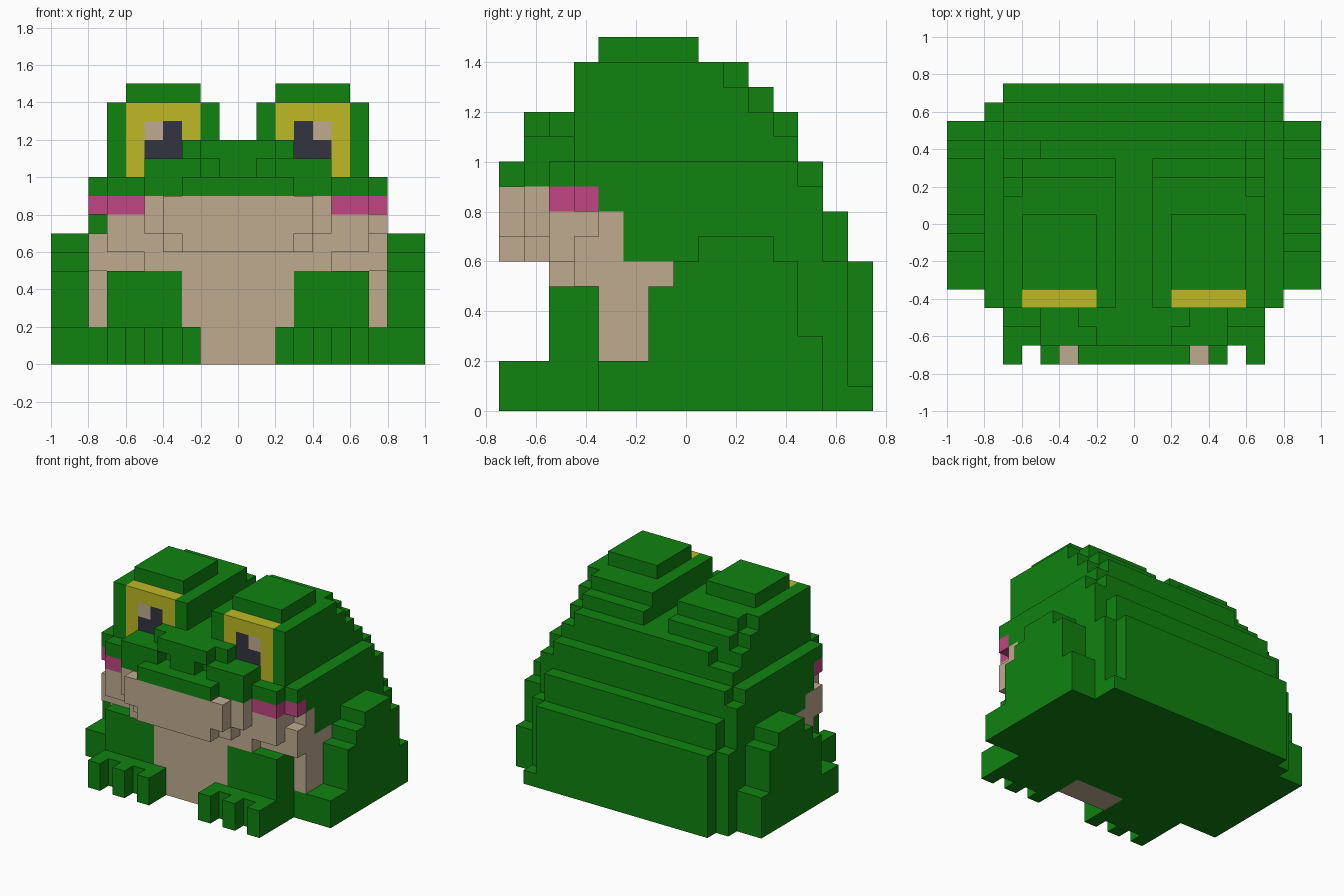
import bpy
import bmesh

UNIT = 0.1        # edge of one block
DEPTH = 7.5       # blocks from the front edge to the middle

cube = bpy.data.objects.get("Cube")
if cube:
    bpy.data.objects.remove(cube, do_unlink=True)

COLOURS = {
    "frog_green": (0.005, 0.223, 0.005),
    "belly_beige": (0.521, 0.407, 0.275),
    "cheek_pink": (0.533, 0.061, 0.223),
    "eye_yellow": (0.509, 0.485, 0.018),
    "pupil_dark": (0.034, 0.034, 0.051),
}
GREEN, BEIGE, PINK, YELLOW, DARK = COLOURS

materials = {}
for name, rgb in COLOURS.items():
    mat = bpy.data.materials.new(name)
    mat.use_nodes = True
    mat.diffuse_color = (*rgb, 1)
    shader = next(n for n in mat.node_tree.nodes if n.type == "BSDF_PRINCIPLED")
    shader.inputs["Base Color"].default_value = (*rgb, 1)
    materials[name] = mat

blocks = {}       # block position -> (part, colour)


def fill(part, colour, x, y, z, sides=(1, -1)):
    """Fill a range of blocks, mirrored in x; later fills replace earlier ones."""
    for i in range(*x):
        for j in range(*y):
            for k in range(*z):
                for side in sides:
                    blocks[(i if side > 0 else -1 - i, j, k)] = (part, colour)


# Torso with its stepped back
fill("body", GREEN, (0, 8), (4, 13), (0, 9))
fill("body", GREEN, (0, 8), (13, 14), (0, 6))
fill("body", GREEN, (0, 7), (13, 14), (6, 8))
fill("body", GREEN, (0, 7), (14, 15), (0, 6))
fill("body", GREEN, (7, 8), (14, 15), (0, 1), sides=(1,))

# Upper lip and top of the head
for width, front, back in ((8, 3, 12), (7, 2, 13), (5, 1, 12), (3, 0, 12)):
    fill("head", GREEN, (0, width), (front, back), (9, 10))
fill("head", GREEN, (0, 7), (3, 12), (10, 11))
fill("head", GREEN, (0, 7), (3, 11), (11, 12))
fill("head", GREEN, (5, 6), (11, 12), (11, 12), sides=(1,))
fill("head", GREEN, (0, 5), (11, 12), (11, 12))

# Snout with two nostril recesses
fill("snout", GREEN, (0, 5), (1, 3), (10, 11))
fill("snout", GREEN, (0, 3), (2, 3), (11, 12))
fill("snout", GREEN, (0, 2), (1, 2), (11, 12))
for nostril in (1, -2):
    del blocks[(nostril, 1, 10)]

# Belly and flanks
fill("belly", BEIGE, (0, 3), (2, 4), (2, 5))
fill("belly", BEIGE, (0, 2), (2, 4), (0, 2))
fill("belly", BEIGE, (7, 8), (4, 6), (2, 5))
fill("belly", BEIGE, (0, 5), (2, 4), (5, 6))
fill("belly", BEIGE, (5, 8), (3, 7), (5, 6))

# Jaw, rounded off in steps
fill("jaw", BEIGE, (7, 8), (3, 5), (6, 7))
fill("jaw", BEIGE, (7, 8), (4, 5), (7, 8))
fill("jaw", GREEN, (7, 8), (4, 5), (7, 8), sides=(-1,))
fill("jaw", BEIGE, (0, 7), (2, 4), (6, 8))
fill("jaw", BEIGE, (0, 4), (1, 2), (6, 7))
fill("jaw", BEIGE, (0, 3), (0, 1), (6, 7))
fill("jaw", BEIGE, (0, 5), (1, 4), (7, 9))
fill("jaw", BEIGE, (0, 4), (0, 1), (7, 9))

# Cheeks
fill("cheeks", PINK, (5, 7), (2, 4), (8, 9))
fill("cheeks", PINK, (7, 8), (3, 4), (8, 9))

# Eye mounds, eyeballs, pupils, highlights and lids
for top, back in ((13, 11), (14, 10)):
    fill("eye_mounds", GREEN, (1, 6), (3, back), (top - 1, top))
    fill("eye_mounds", GREEN, (6, 7), (3, back - 1), (top - 1, top))
fill("eyes", YELLOW, (2, 6), (3, 4), (10, 14))
fill("eyes", DARK, (3, 5), (3, 4), (11, 13))
fill("eyes", BEIGE, (4, 5), (3, 4), (12, 13))
fill("eyelids", GREEN, (2, 6), (4, 8), (14, 15))

# Front legs and feet with three toes each
fill("front_legs", GREEN, (3, 7), (2, 4), (2, 5))
fill("front_feet", GREEN, (2, 7), (1, 4), (0, 2))
for toe in (2, 4, 6):
    fill("front_feet", GREEN, (toe, toe + 1), (0, 1), (0, 2))

# Folded hind legs
for front, back, top in ((4, 13, 2), (6, 13, 3), (6, 12, 5), (7, 12, 6), (8, 11, 7)):
    fill("hind_legs", GREEN, (8, 10), (front, back), (0, top))

# Skin the blocks: only faces open to the air are made
DIRECTIONS = [(axis, sign) for axis in range(3) for sign in (1, -1)]


def build(part):
    bm = bmesh.new()
    corners = {}
    slots = []

    def corner(pos):
        if pos not in corners:
            corners[pos] = bm.verts.new(
                (pos[0] * UNIT, (pos[1] - DEPTH) * UNIT, pos[2] * UNIT))
        return corners[pos]

    for cell, (owner, colour) in blocks.items():
        if owner != part:
            continue
        if colour not in slots:
            slots.append(colour)
        for axis, sign in DIRECTIONS:
            beside = list(cell)
            beside[axis] += sign
            if tuple(beside) in blocks:
                continue
            u, v = (axis + 1) % 3, (axis + 2) % 3
            loop = []
            for du, dv in ((0, 0), (1, 0), (1, 1), (0, 1)):
                pos = list(cell)
                pos[axis] += sign > 0
                pos[u] += du
                pos[v] += dv
                loop.append(corner(tuple(pos)))
            face = bm.faces.new(loop if sign > 0 else loop[::-1])
            face.material_index = slots.index(colour)

    # Merge flat areas of one colour
    bmesh.ops.dissolve_limit(bm, angle_limit=0.01, verts=bm.verts[:],
                             edges=bm.edges[:], delimit={"MATERIAL"})
    mesh = bpy.data.meshes.new(part)
    bm.to_mesh(mesh)
    bm.free()
    for colour in slots:
        mesh.materials.append(materials[colour])
    bpy.context.collection.objects.link(bpy.data.objects.new(part, mesh))


for part in sorted({owner for owner, _ in blocks.values()}):
    build(part)
